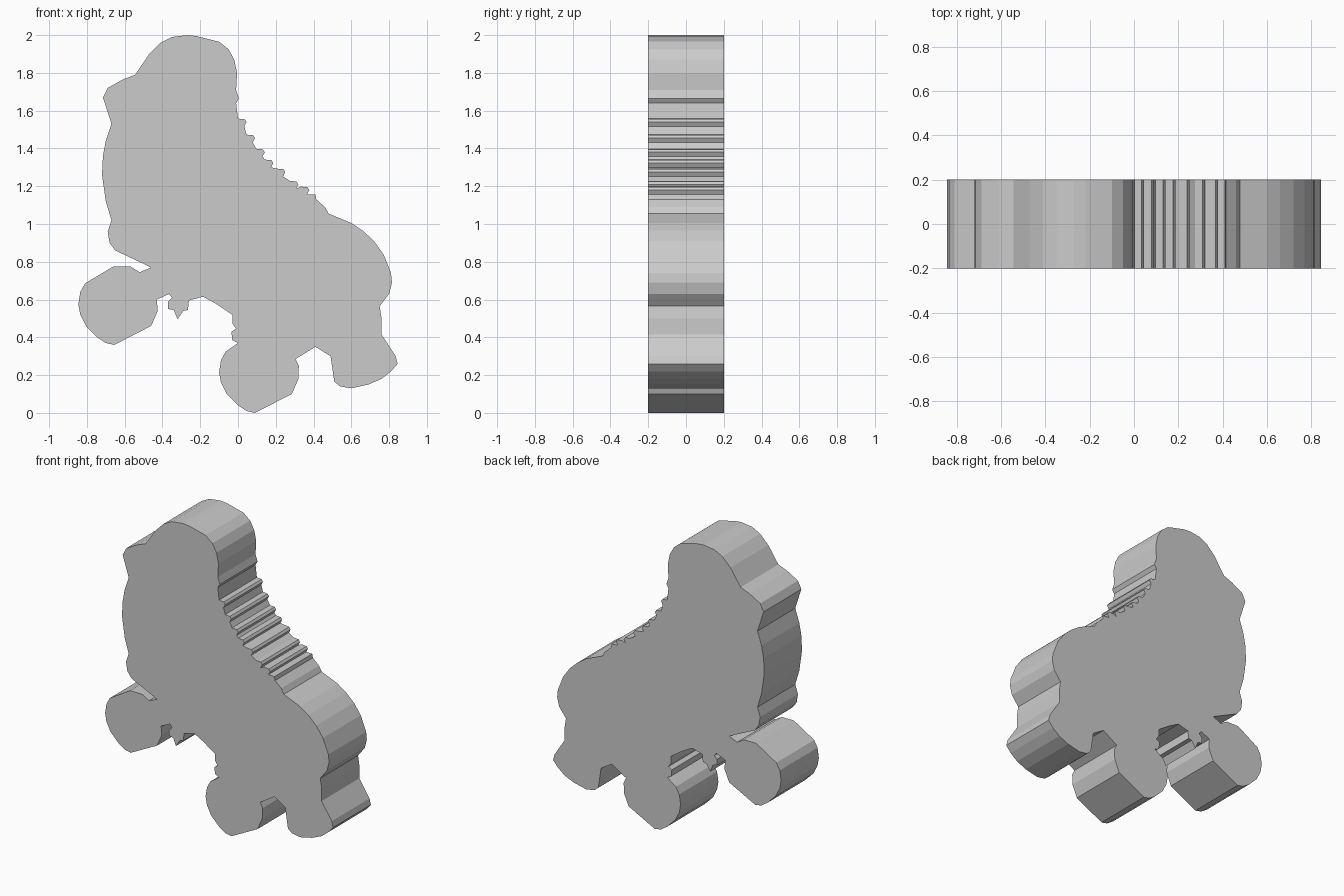
import bpy, bmesh

HALF_DEPTH = 0.2

# Boot back and cuff, from the heel notch up to the start of the laces
cuff = [(-.46, .77), (-.65, .86), (-.68, .90), (-.69, .96), (-.67, 1.02), (-.70, 1.12),
        (-.72, 1.26), (-.715, 1.36), (-.70, 1.44), (-.67, 1.53), (-.715, 1.67),
        (-.69, 1.72), (-.61, 1.765), (-.545, 1.79), (-.47, 1.90), (-.41, 1.96),
        (-.35, 1.99), (-.27, 2.0), (-.22, 1.995), (-.10, 1.965), (-.05, 1.925),
        (-.02, 1.87), (-.005, 1.80), (-.01, 1.71), (.005, 1.665), (-.01, 1.64)]

# Lace ridges: the same small step repeated down the instep
lace_tips = [(.045, 1.54), (.09, 1.455), (.142, 1.38), (.187, 1.323),
             (.25, 1.275), (.32, 1.21), (.378, 1.18)]


def lace_ridges(tips):
    pts = []
    for x, z in tips:
        pts += [(x - .045, z + .018), (x - .01, z + .015), (x, z), (x - .012, z - .023)]
    return pts


# Rounded toe
toe = [(.41, 1.155), (.415, 1.13), (.46, 1.09), (.48, 1.055), (.60, 1.005), (.66, .965),
       (.72, .91), (.77, .84), (.81, .74), (.815, .69), (.80, .63), (.75, .565),
       (.76, .50), (.76, .415)]

# Toe stop
toe_stop = [(.835, .30), (.845, .26), (.81, .22), (.76, .18), (.69, .15), (.60, .13),
            (.54, .14), (.51, .165), (.49, .30), (.41, .35), (.305, .285)]

# Wheel outline shared by both wheels
wheel = [(.322, .25), (.32, .18), (.285, .10), (.09, .0), (.045, .01), (0, .04),
         (-.06, .10), (-.09, .16), (-.10, .215), (-.09, .28), (-.065, .325)]


def wheel_at(dx, dz):
    return [(x + dx, z + dz) for x, z in wheel]


# Sole underside with the axle mount between the wheels
truck = [(0, .37), (-.03, .385), (-.035, .43), (-.01, .445), (-.03, .475), (-.03, .52),
         (-.12, .58), (-.185, .615), (-.26, .595), (-.265, .545), (-.29, .54),
         (-.32, .495), (-.34, .545), (-.37, .55), (-.37, .59), (-.35, .61),
         (-.365, .63), (-.43, .60)]

# Top of the rear wheel, back to the heel notch
rear_mount = [(-.66, .775), (-.57, .775), (-.52, .745)]

outline = (cuff + lace_ridges(lace_tips) + toe + toe_stop + wheel_at(0, 0) + truck
           + wheel_at(-.745, .36)[1:] + rear_mount)

# Extrude the joined silhouette through the full thickness
bm = bmesh.new()
face = bm.faces.new([bm.verts.new((x, -HALF_DEPTH, z)) for x, z in outline])
result = bmesh.ops.extrude_face_region(bm, geom=[face], use_keep_orig=True)
for v in result["geom"]:
    if isinstance(v, bmesh.types.BMVert):
        v.co.y = HALF_DEPTH
bmesh.ops.recalc_face_normals(bm, faces=bm.faces)
mesh = bpy.data.meshes.new("roller_skate")
bm.to_mesh(mesh)
bm.free()
bpy.context.collection.objects.link(bpy.data.objects.new("roller_skate", mesh))
